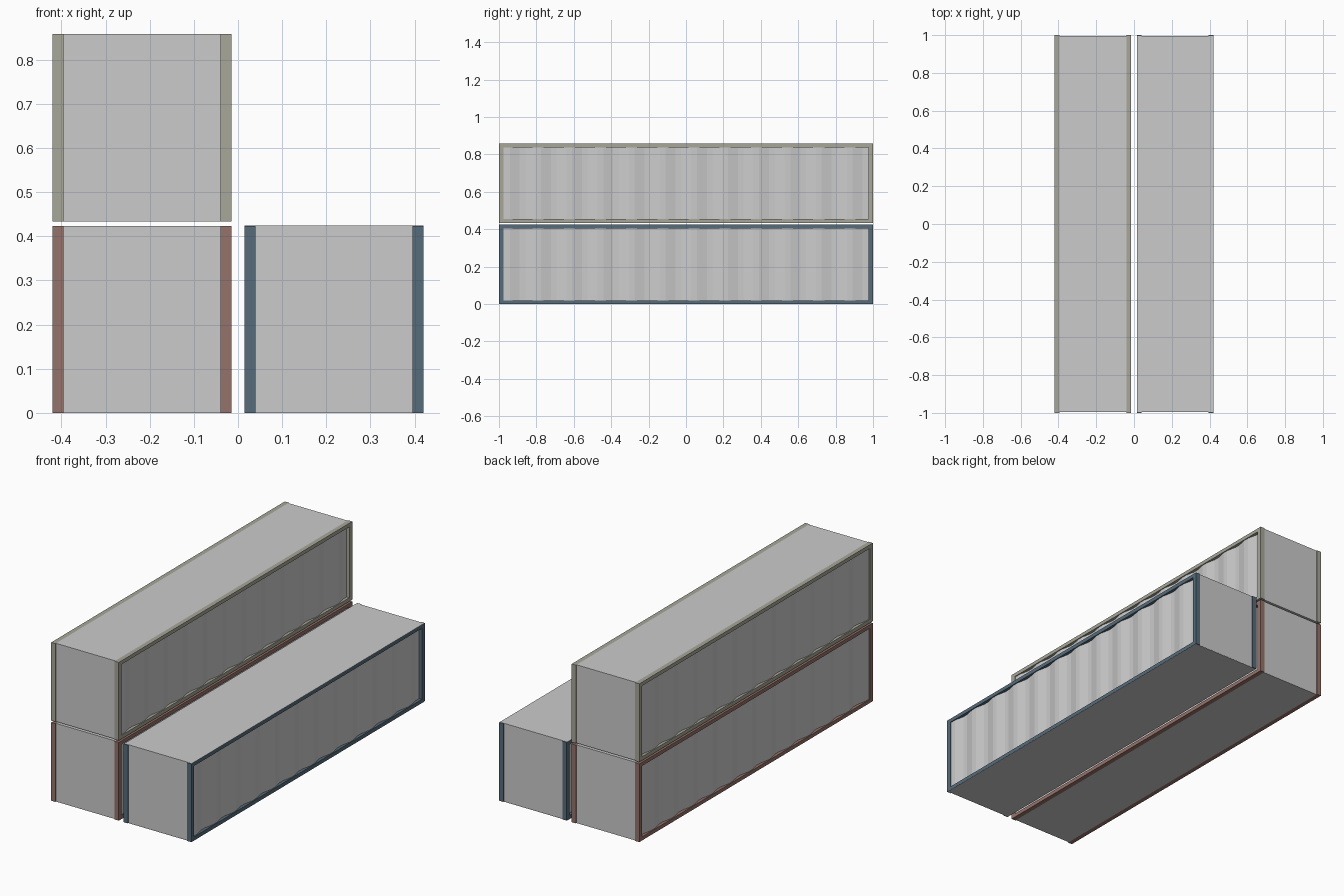
import bpy, bmesh

if "Cube" in bpy.data.objects:
    bpy.data.objects.remove(bpy.data.objects["Cube"])

W, L, H, T = 0.405, 2.0, 0.424, 0.025   # container size, frame bar thickness


def material(name, rgb):
    m = bpy.data.materials.new(name)
    m.diffuse_color = (*rgb, 1)
    m.use_nodes = True
    m.node_tree.nodes["Principled BSDF"].inputs["Base Color"].default_value = m.diffuse_color
    return m


GREY = material("panel grey", (0.6, 0.6, 0.6))
BLUE = material("frame blue", (0.095, 0.15, 0.2))
RED = material("frame red", (0.3, 0.17, 0.145))
KHAKI = material("frame khaki", (0.39, 0.385, 0.32))


def finish(bm, name, mat):
    bmesh.ops.recalc_face_normals(bm, faces=bm.faces)
    me = bpy.data.meshes.new(name)
    bm.to_mesh(me)
    bm.free()
    me.materials.append(mat)
    ob = bpy.data.objects.new(name, me)
    bpy.context.collection.objects.link(ob)
    return ob


def add_box(bm, lo, hi):
    vs = bmesh.ops.create_cube(bm, size=1)["verts"]
    for v in vs:
        for i in range(3):
            v.co[i] = (lo[i] + hi[i]) / 2 + v.co[i] * (hi[i] - lo[i])


def wave_profile():
    # trapezoid corrugation: (y, inset from the outer frame face)
    p = L / 12
    pts = [(-0.985, 0.005)]
    for k in range(-1, 13):
        peak = -0.957 + k * p
        for dy, d in ((-0.015, 0.005), (0.015, 0.005), (0.068, 0.016), (0.098, 0.016)):
            if -0.985 < peak + dy < 0.985:
                pts.append((peak + dy, d))
    pts.append((0.985, pts[-1][1]))
    return pts


def container(label, cx, z0, mat, cover_top, cover_bottom):
    x0, x1, z1 = cx - W / 2, cx + W / 2, z0 + H
    # side frames: two posts and two rails on each long side
    bm = bmesh.new()
    for a, b in ((x0, x0 + T), (x1 - T, x1)):
        for y in (-L / 2, L / 2 - T):
            add_box(bm, (a, y, z0), (b, y + T, z1))
        for z in (z0, z1 - T * 0.8):
            add_box(bm, (a, -L / 2 + T, z), (b, L / 2 - T, z + T * 0.8))
    finish(bm, label + "_frame", mat)

    # corrugated long walls
    bm = bmesh.new()
    for x, s in ((x0, 1), (x1, -1)):
        cols = [[bm.verts.new((x + s * d, y, z)) for z in (z0 + 0.012, z1 - 0.012)]
                for y, d in wave_profile()]
        for p, q in zip(cols, cols[1:]):
            bm.faces.new((p[0], q[0], q[1], p[1]))
    walls = finish(bm, label + "_corrugated_walls", GREY)
    # make the wall normals face outwards
    for poly in walls.data.polygons:
        if poly.normal.x * (poly.center.x - cx) < 0:
            poly.flip()

    # roof, floor and the two flat end walls
    e = 0.0006
    for part, cover, lo, hi in (("roof", cover_top, z1 - 0.006, z1),
                                ("floor", cover_bottom, z0, z0 + 0.006)):
        m = 0 if cover else T
        if cover:   # skin laid over the rails
            lo, hi = (lo + 0.005, hi + e) if part == "roof" else (lo, hi)
        bm = bmesh.new()
        add_box(bm, (x0 + m, -0.995, lo - (e if part == "floor" and cover else 0)),
                (x1 - m, 0.995, hi - (0.0055 if part == "floor" and cover else 0)))
        finish(bm, label + "_" + part, GREY)
    bm = bmesh.new()
    for s in (-1, 1):
        ys = sorted((s * 0.995, s * 0.985))
        add_box(bm, (x0 + T, ys[0], z0 + 0.001), (x1 - T, ys[1], z1 - 0.001))
    finish(bm, label + "_end_walls", GREY)


container("blue_container", 0.2175, 0.0, BLUE, True, True)
container("red_container", -0.2175, 0.0, RED, False, False)
container("khaki_container", -0.2175, 0.434, KHAKI, False, False)
